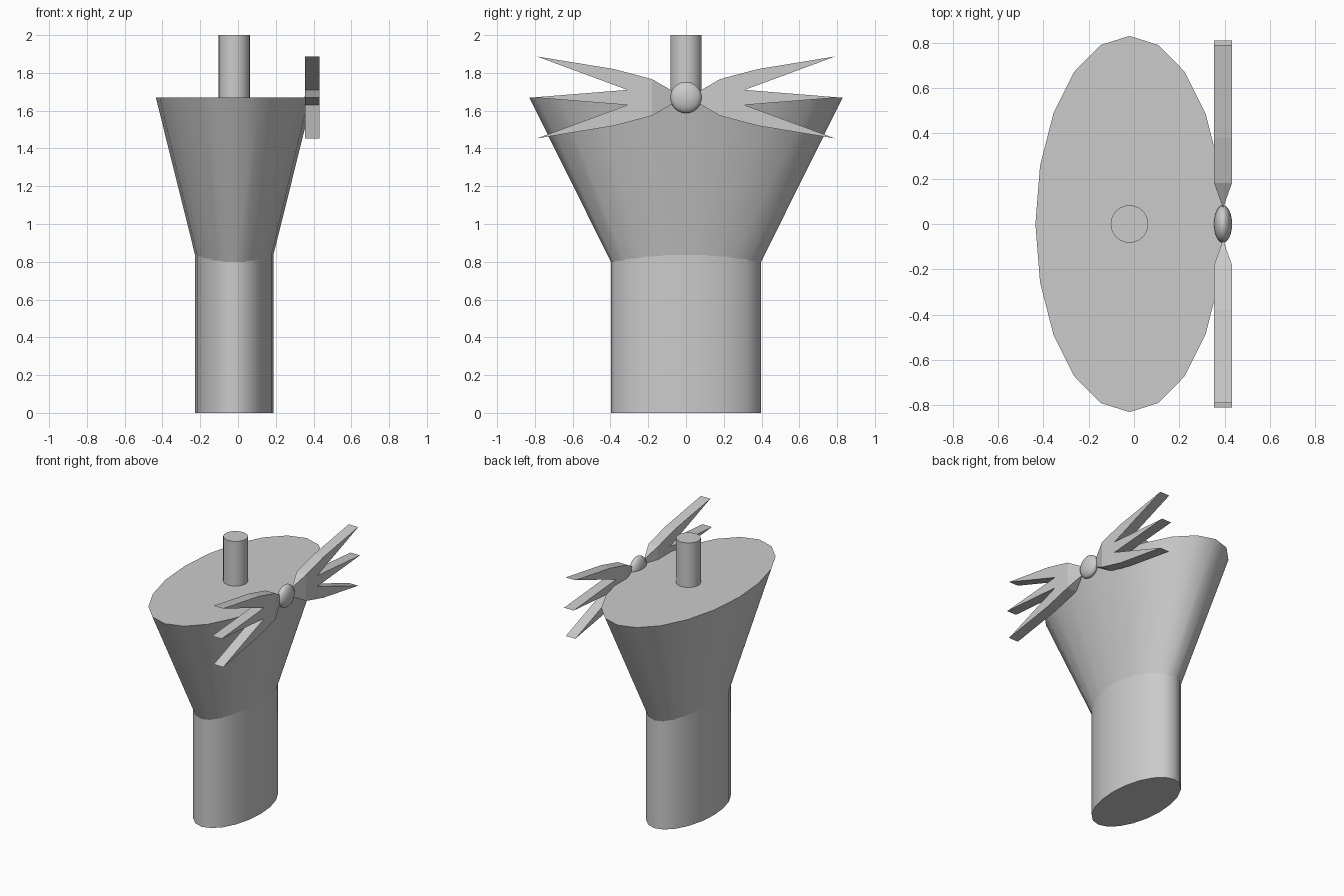
import bpy, bmesh, math

cube = bpy.data.objects.get("Cube")
if cube:
    bpy.data.objects.remove(cube, do_unlink=True)

grey = bpy.data.materials.new("light_grey")
grey.use_nodes = True
colour = (0.6, 0.6, 0.6, 1)
grey.diffuse_color = colour
grey.node_tree.nodes["Principled BSDF"].inputs["Base Color"].default_value = colour

BODY_X = -0.02
HUB_X, HUB_Z = 0.393, 1.67
RIM_Z = 1.67


def add_object(name, bm, smooth_angle=None):
    bmesh.ops.recalc_face_normals(bm, faces=bm.faces)
    mesh = bpy.data.meshes.new(name)
    bm.to_mesh(mesh)
    bm.free()
    mesh.materials.append(grey)
    obj = bpy.data.objects.new(name, mesh)
    bpy.context.collection.objects.link(obj)
    if smooth_angle:
        bpy.ops.object.select_all(action="DESELECT")
        obj.select_set(True)
        bpy.context.view_layer.objects.active = obj
        bpy.ops.object.shade_smooth_by_angle(angle=math.radians(smooth_angle))
    return obj


def oval_tube(name, low, high, sides=20):
    """Capped oval tube; low and high are (radius x, radius y, z)."""
    bm = bmesh.new()
    rings = []
    for rx, ry, z in (low, high):
        angles = [math.tau * i / sides for i in range(sides)]
        rings.append([bm.verts.new((BODY_X + rx * math.cos(a), ry * math.sin(a), z))
                      for a in angles])
    for i in range(sides):
        j = (i + 1) % sides
        bm.faces.new((rings[0][i], rings[0][j], rings[1][j], rings[1][i]))
    for ring in rings:
        bm.faces.new(ring)
    return add_object(name, bm, 40)


# Oval column, flared bowl whose sides cut into it, and the post on top
oval_tube("column", (0.2075, 0.397, 0), (0.2075, 0.397, 0.86))
oval_tube("flared_top", (0.186, 0.373, 0.75), (0.415, 0.83, RIM_Z))
oval_tube("post", (0.083, 0.083, RIM_Z - 0.05), (0.083, 0.083, 2), 24)

# Flattened ball at the centre of the fan
bm = bmesh.new()
bmesh.ops.create_uvsphere(bm, u_segments=24, v_segments=16, radius=0.083)
bmesh.ops.scale(bm, vec=(0.48, 1, 1), verts=bm.verts)
bmesh.ops.translate(bm, vec=(HUB_X, 0, HUB_Z), verts=bm.verts)
add_object("hub", bm, 60)

# Three-pronged fans: upper half outline as (distance from hub, height), mirrored down
upper = [(0.18, 0.097), (0.38, 0.15), (0.79, 0.217), (0.31, 0.04)]
outline = upper + [(0.81, 0)] + [(y, -z) for y, z in reversed(upper)]


def fan(name, side):
    bm = bmesh.new()
    back, front = [[bm.verts.new((HUB_X + dx, side * y, HUB_Z + z)) for y, z in outline]
                   for dx in (-0.039, 0.039)]
    bm.faces.new(back)
    bm.faces.new(front)
    for i in range(len(outline) - 1):
        bm.faces.new((back[i], back[i + 1], front[i + 1], front[i]))
    # Thin root that narrows into the hub
    top, bottom = [bm.verts.new((HUB_X, side * 0.07, HUB_Z + z)) for z in (0.033, -0.033)]
    bm.faces.new((back[0], front[0], top))
    bm.faces.new((back[-1], front[-1], bottom))
    for sheet in (back, front):
        bm.faces.new((sheet[0], top, bottom, sheet[-1]))
    add_object(name, bm)


fan("fan_back", 1)
fan("fan_front", -1)
